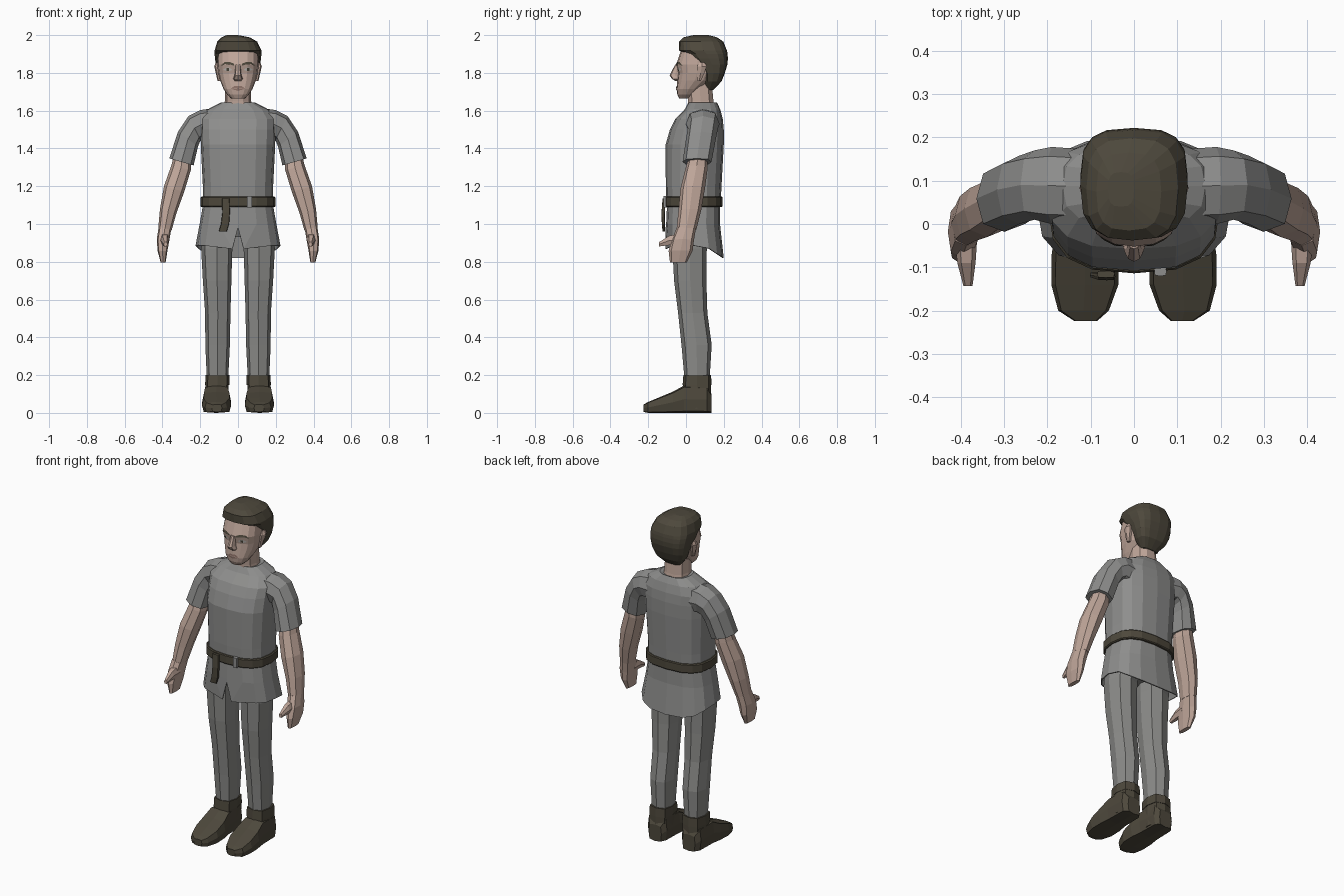
import bpy, bmesh, math
from mathutils import Vector
from mathutils.bvhtree import BVHTree


def material(name, rgb):
    m = bpy.data.materials.new(name)
    m.diffuse_color = (*rgb, 1)
    return m


CLOTH = material("grey cloth", (0.27, 0.27, 0.265))
TROUSER = material("grey trousers", (0.26, 0.26, 0.25))
SKIN = material("skin", (0.52, 0.38, 0.32))
DARK = material("dark brown", (0.075, 0.065, 0.045))
LIP = material("lip", (0.27, 0.17, 0.14))
EYE = material("eye white", (0.55, 0.53, 0.5))


# Cross-sections, each given as (centre, half-axis U, half-axis V)
def H(z, x0, x1, y0, y1):
    """Horizontal section."""
    return (Vector(((x0 + x1) / 2, (y0 + y1) / 2, z)),
            Vector(((x1 - x0) / 2, 0, 0)), Vector((0, (y1 - y0) / 2, 0)))


def W(z, hw, y0, y1, cx=0):
    """Horizontal section of a given half width."""
    return H(z, cx - hw, cx + hw, y0, y1)


def F(y, x0, x1, z0, z1):
    """Upright section facing the front."""
    return (Vector(((x0 + x1) / 2, y, (z0 + z1) / 2)),
            Vector(((x1 - x0) / 2, 0, 0)), Vector((0, 0, (z1 - z0) / 2)))


def L(xo, zo, xi, zi, y0, y1):
    """Limb section between an outer and an inner point."""
    return (Vector(((xo + xi) / 2, (y0 + y1) / 2, (zo + zi) / 2)),
            Vector(((xo - xi) / 2, 0, (zo - zi) / 2)), Vector((0, (y1 - y0) / 2, 0)))


def power(v, e):
    return 0.0 if abs(v) < 1e-6 else math.copysign(abs(v) ** e, v)


def finish(name, bm, mat):
    bmesh.ops.recalc_face_normals(bm, faces=bm.faces)
    me = bpy.data.meshes.new(name)
    bm.to_mesh(me)
    bm.free()
    me.materials.append(mat)
    ob = bpy.data.objects.new(name, me)
    bpy.context.collection.objects.link(ob)
    return ob


def loft(name, secs, mat, n=8, e=0.8, side=1, caps=True):
    bm = bmesh.new()
    rings = []
    for c, u, v in secs:
        ring = []
        for k in range(n):
            t = 2 * math.pi * k / n
            p = c + u * power(math.cos(t), e) + v * power(math.sin(t), e)
            ring.append(bm.verts.new((p.x * side, p.y, p.z)))
        rings.append(ring)
    for a, b in zip(rings, rings[1:]):
        for k in range(n):
            bm.faces.new((a[k], a[(k + 1) % n], b[(k + 1) % n], b[k]))
    if caps:
        bm.faces.new(rings[0])
        bm.faces.new(rings[-1])
    return finish(name, bm, mat)


# Shirt body with sloping shoulders
loft("shirt_body", [W(1.10, .187, -.103, .183), W(1.2, .186, -.107, .188),
                    W(1.42, .197, -.108, .2), W(1.5, .198, -.085, .2),
                    W(1.555, .2, -.058, .195), W(1.605, .165, -.008, .182),
                    W(1.642, .092, .012, .165), W(1.635, .07, .03, .15)], CLOTH, 16, .75)

# Shirt skirt: flared, longer at the back, slit at the front
skirt = loft("shirt_skirt", [W(1.11, .184, -.1, .18), W(1.0, .203, -.105, .18),
                             W(.885, .225, -.108, .2)], CLOTH, 16, .75, caps=False)
for i, v in enumerate(skirt.data.vertices[32:]):
    if i == 12:
        v.co.z = .98
    elif i in (11, 13):
        v.co.x = math.copysign(.03, v.co.x)
        v.co.y = -.108
        v.co.z = .868
    elif v.co.y > .1:
        v.co.z -= .065 * (v.co.y - .1) / .1
thick = skirt.modifiers.new("thickness", 'SOLIDIFY')
thick.thickness = .006

# Belt, buckle loop and hanging strap end
loft("belt", [W(1.09, .193, -.11, .19), W(1.095, .199, -.114, .194),
              W(1.14, .199, -.114, .194), W(1.145, .193, -.11, .19)], DARK, 16, .75)
loft("belt_loop", [H(1.088, .047, .075, -.12, -.1), H(1.147, .047, .075, -.12, -.1)],
     CLOTH, 8, .3)
loft("belt_strap", [H(1.135, -.085, -.045, -.124, -.108), H(1.06, -.083, -.043, -.13, -.112),
                    H(1.0, -.09, -.047, -.128, -.112), H(.96, -.102, -.06, -.124, -.112)],
     DARK, 8, .3)

# Hips hidden under the skirt
loft("hips", [W(.93, .10, -.05, .1), W(.99, .178, -.08, .14), W(1.1, .175, -.09, .17)],
     TROUSER, 12)

for side, tag in ((1, "left"), (-1, "right")):
    # Sleeve
    loft("sleeve_" + tag, [L(.08, 1.62, .08, 1.42, .0, .17), L(.2, 1.603, .18, 1.455, .0, .178),
                           L(.262, 1.572, .198, 1.445, .01, .17),
                           L(.317, 1.49, .212, 1.41, .0, .158),
                           L(.364, 1.347, .235, 1.31, -.018, .135)], CLOTH, 8, .8, side)
    # Bare arm and hand
    loft("arm_" + tag, [L(.335, 1.38, .25, 1.36, .02, .115), L(.353, 1.31, .25, 1.285, -.002, .115),
                        L(.392, 1.2, .285, 1.17, -.03, .1), L(.413, 1.08, .325, 1.06, -.04, .08),
                        L(.422, .98, .352, .965, -.05, .055)], SKIN, 8, .85, side)
    loft("hand_" + tag, [L(.42, .985, .354, .97, -.05, .053), L(.43, .92, .365, .905, -.077, .042),
                         L(.426, .86, .374, .855, -.092, .035),
                         L(.41, .797, .383, .797, -.085, .005)], SKIN, 8, .7, side)
    loft("thumb_" + tag, [F(-.03, .362, .415, .88, .955), F(-.09, .366, .408, .885, .94),
                          F(-.143, .373, .394, .88, .905)], SKIN, 6, .8, side)
    # Trouser leg
    loft("trouser_leg_" + tag, [H(1.02, .025, .18, -.075, .14), H(.87, .03, .195, -.072, .11),
                                H(.7, .035, .186, -.063, .108), H(.53, .04, .174, -.042, .113),
                                H(.36, .043, .173, -.024, .136),
                                H(.18, .052, .165, -.008, .125)], TROUSER, 8, .8, side)
    # Boot: shaft, cuff and foot
    loft("boot_shaft_" + tag, [H(.02, .05, .175, -.02, .132), H(.15, .049, .172, -.015, .132)],
         DARK, 8, .6, side)
    loft("boot_cuff_" + tag, [H(.148, .045, .174, -.018, .135), H(.2, .046, .172, -.014, .133)],
         DARK, 8, .65, side)
    loft("boot_foot_" + tag, [F(.135, .07, .155, 0, .1), F(.11, .05, .178, 0, .14),
                              F(-.01, .046, .182, 0, .145), F(-.07, .036, .19, 0, .112),
                              F(-.14, .036, .191, 0, .083), F(-.2, .058, .175, 0, .058),
                              F(-.224, .085, .138, .005, .045)], DARK, 8, .38, side)
    # Ear
    loft("ear_" + tag, [H(1.757, .085, .108, .06, .08), H(1.8, .09, .118, .055, .1),
                        H(1.835, .09, .126, .055, .112), H(1.855, .09, .118, .07, .1)],
         SKIN, 6, .8, side)

# Neck and head
loft("neck", [W(1.58, .08, .01, .16), W(1.65, .07, .008, .148), W(1.74, .068, .0, .14)], SKIN, 10)
head = loft("head", [W(1.664, .034, -.036, .02), W(1.685, .058, -.046, .05),
                     W(1.715, .077, -.05, .08), W(1.76, .095, -.046, .14),
                     W(1.80, .105, -.042, .16), W(1.845, .11, -.052, .17),
                     W(1.92, .106, -.026, .17), W(1.96, .08, .0, .15)], SKIN, 16, .8)
loft("nose", [W(1.845, .012, -.057, -.03), W(1.787, .018, -.087, -.03),
              W(1.768, .026, -.074, -.03), W(1.757, .016, -.056, -.03)], SKIN)

# Hair: hairline climbs from the nape to the forehead
loft("hair", [W(1.71, .05, .10, .145), W(1.755, .09, .09, .188), W(1.80, .108, .085, .206),
              W(1.845, .117, .055, .219), W(1.875, .122, .02, .222), W(1.9, .124, .0, .22),
              W(1.918, .124, -.036, .217), W(1.965, .106, -.038, .198, -.004),
              W(1.988, .075, -.015, .165, -.012), W(2.0, .03, .04, .12, -.03)], DARK, 16, .68)

# Painted face details, laid as thin strips on the head
bm = bmesh.new()
bm.from_mesh(head.data)
tree = BVHTree.FromBMesh(bm)
bm.free()


def strip(name, cols, mat, lift=.003, side=1):
    b = bmesh.new()
    rows = []
    for x, lo, hi in cols:
        pair = []
        for z in (lo, hi):
            hit = tree.ray_cast(Vector((x * side, -1, z)), Vector((0, 1, 0)))[0]
            pair.append(b.verts.new((x * side, (hit.y if hit else 0) - lift, z)))
        rows.append(pair)
    for p, q in zip(rows, rows[1:]):
        f = b.faces.new((p[0], q[0], q[1], p[1]))
    ob = finish(name, b, mat)
    if ob.data.polygons[0].normal.y > 0:
        ob.data.flip_normals()


for side, tag in ((1, "left"), (-1, "right")):
    strip("eyebrow_" + tag, [(.02, 1.838, 1.848), (.045, 1.845, 1.858), (.07, 1.846, 1.857),
                             (.088, 1.836, 1.843)], DARK, .004, side)
    strip("eye_" + tag, [(.032, 1.815, 1.818), (.045, 1.81, 1.827), (.06, 1.81, 1.828),
                         (.076, 1.816, 1.82)], EYE, .003, side)
    strip("iris_" + tag, [(.047, 1.811, 1.827), (.06, 1.811, 1.827)], DARK, .005, side)
strip("upper_lip", [(-.036, 1.715, 1.718), (-.018, 1.72, 1.732), (0, 1.721, 1.73),
                    (.018, 1.72, 1.732), (.036, 1.715, 1.718)], LIP)
strip("lower_lip", [(-.028, 1.713, 1.717), (0, 1.705, 1.719), (.028, 1.713, 1.717)], LIP, .004)
